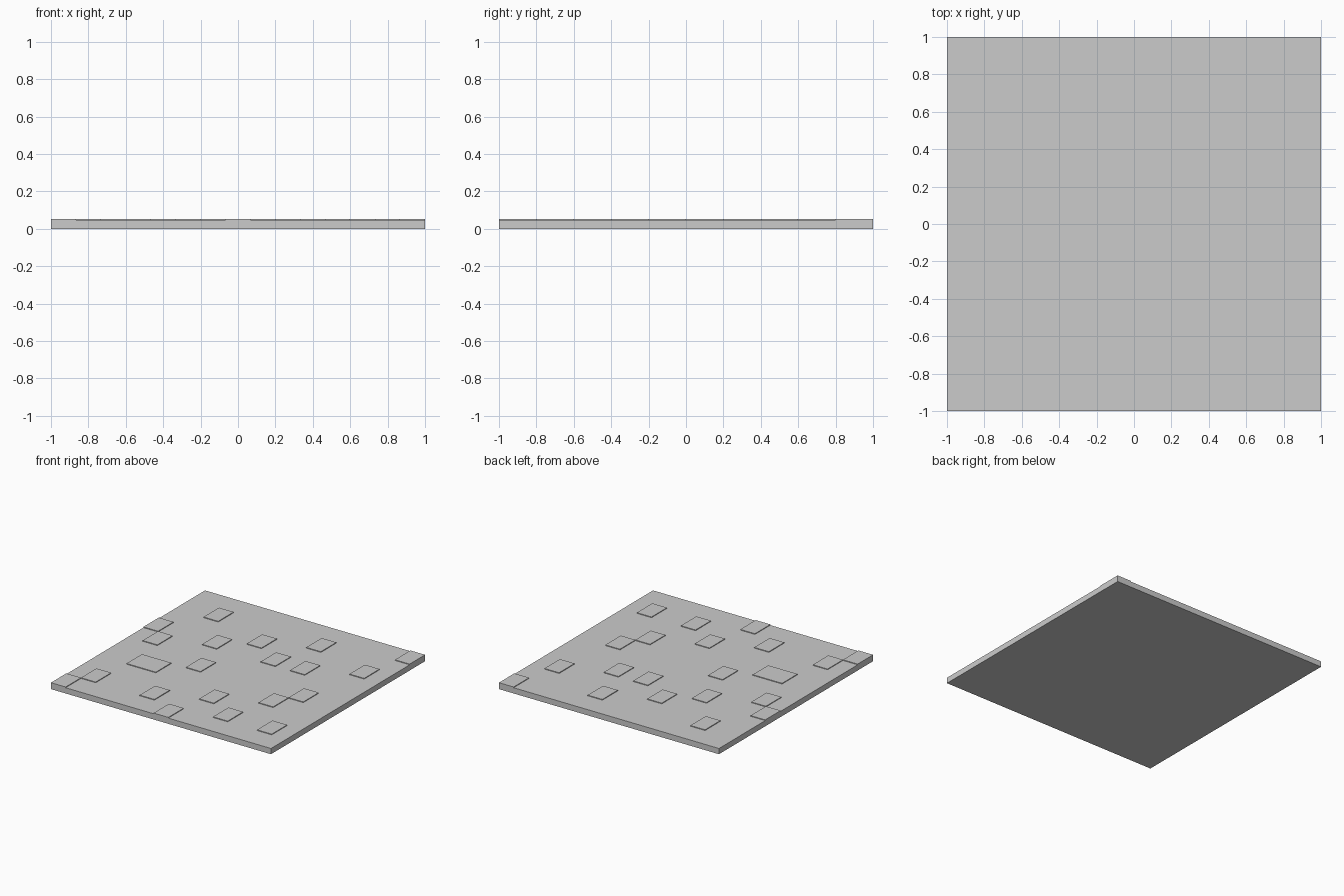
import bpy

if "Cube" in bpy.data.objects:
    bpy.data.objects.remove(bpy.data.objects["Cube"])

SLAB_TOP, TILE_TOP = 0.047, 0.053
COL, ROW = 2 / 15, 0.2   # grid pitch: 15 columns, 10 rows

dark = bpy.data.materials.new("dark_grey")
dark.diffuse_color = (0.53, 0.53, 0.53, 1)
dark.use_nodes = True
dark.node_tree.nodes["Principled BSDF"].inputs["Base Color"].default_value = dark.diffuse_color


def box(name, x0, x1, y0, y1, z0, z1):
    bpy.ops.mesh.primitive_cube_add(
        size=1, location=((x0 + x1) / 2, (y0 + y1) / 2, (z0 + z1) / 2))
    obj = bpy.context.object
    obj.name = name
    obj.scale = (x1 - x0, y1 - y0, z1 - z0)
    bpy.ops.object.transform_apply(location=False, rotation=False, scale=True)
    return obj


# Base slab
box("base_slab", -1, 1, -1, 1, 0, SLAB_TOP)

# Raised tiles: row (front to back) -> list of (first column, columns wide)
tiles = {
    0: [(0, 1), (7, 1)],
    1: [(1, 1), (5, 1), (10, 1), (13, 1)],
    2: [(8, 1)],
    3: [(2, 2), (11, 1)],
    4: [(5, 1), (12, 1)],
    5: [(1, 1)],
    6: [(0, 1), (4, 1), (8, 1), (10, 1)],
    7: [(6, 1), (13, 1)],
    8: [(2, 1), (9, 1)],
    9: [(14, 1)],
}
for row, spans in tiles.items():
    for col, width in spans:
        x, y = -1 + col * COL, -1 + row * ROW
        tile = box(f"raised_tile_{row}_{col}", x, x + width * COL, y, y + ROW,
                   SLAB_TOP, TILE_TOP)
        tile.data.materials.append(dark)
